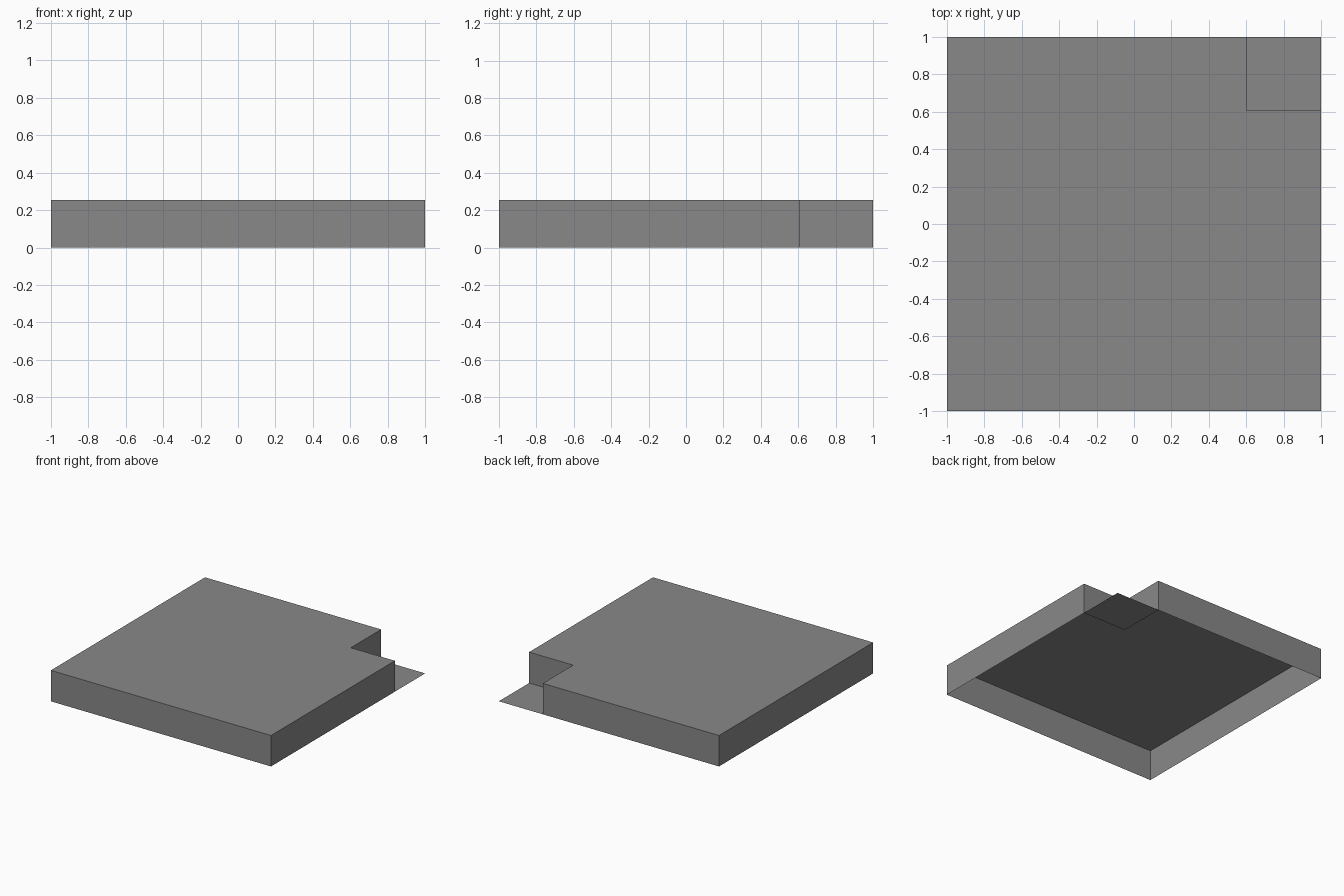
import bpy
import bmesh

# Remove the default cube
cube = bpy.data.objects.get("Cube")
if cube:
    bpy.data.objects.remove(cube, do_unlink=True)

HEIGHT = 0.254
NOTCH_X, NOTCH_Y = 0.6, 0.607

grey = bpy.data.materials.new("plain_grey")
grey.use_nodes = True
colour = (0.25, 0.25, 0.25, 1)
grey.diffuse_color = colour
grey.node_tree.nodes["Principled BSDF"].inputs["Base Color"].default_value = colour


def sheet(name, outline, z, wall_depth=0):
    """Flat sheet from an outline, with optional walls hanging from its rim."""
    bm = bmesh.new()
    top = [bm.verts.new((x, y, z)) for x, y in outline]
    bm.faces.new(top)
    if wall_depth:
        low = [bm.verts.new((x, y, z - wall_depth)) for x, y in outline]
        for i in range(len(top)):
            j = (i + 1) % len(top)
            bm.faces.new((top[j], top[i], low[i], low[j]))
    mesh = bpy.data.meshes.new(name)
    bm.to_mesh(mesh)
    bm.free()
    mesh.materials.append(grey)
    obj = bpy.data.objects.new(name, mesh)
    bpy.context.collection.objects.link(obj)
    return obj


# Slab shell, open underneath, with one back corner cut away
sheet("slab_shell",
      [(-1, -1), (1, -1), (1, NOTCH_Y), (NOTCH_X, NOTCH_Y), (NOTCH_X, 1), (-1, 1)],
      HEIGHT, HEIGHT)

# Thin ground plate filling the cut corner
sheet("corner_floor",
      [(NOTCH_X, NOTCH_Y), (1, NOTCH_Y), (1, 1), (NOTCH_X, 1)], 0)
